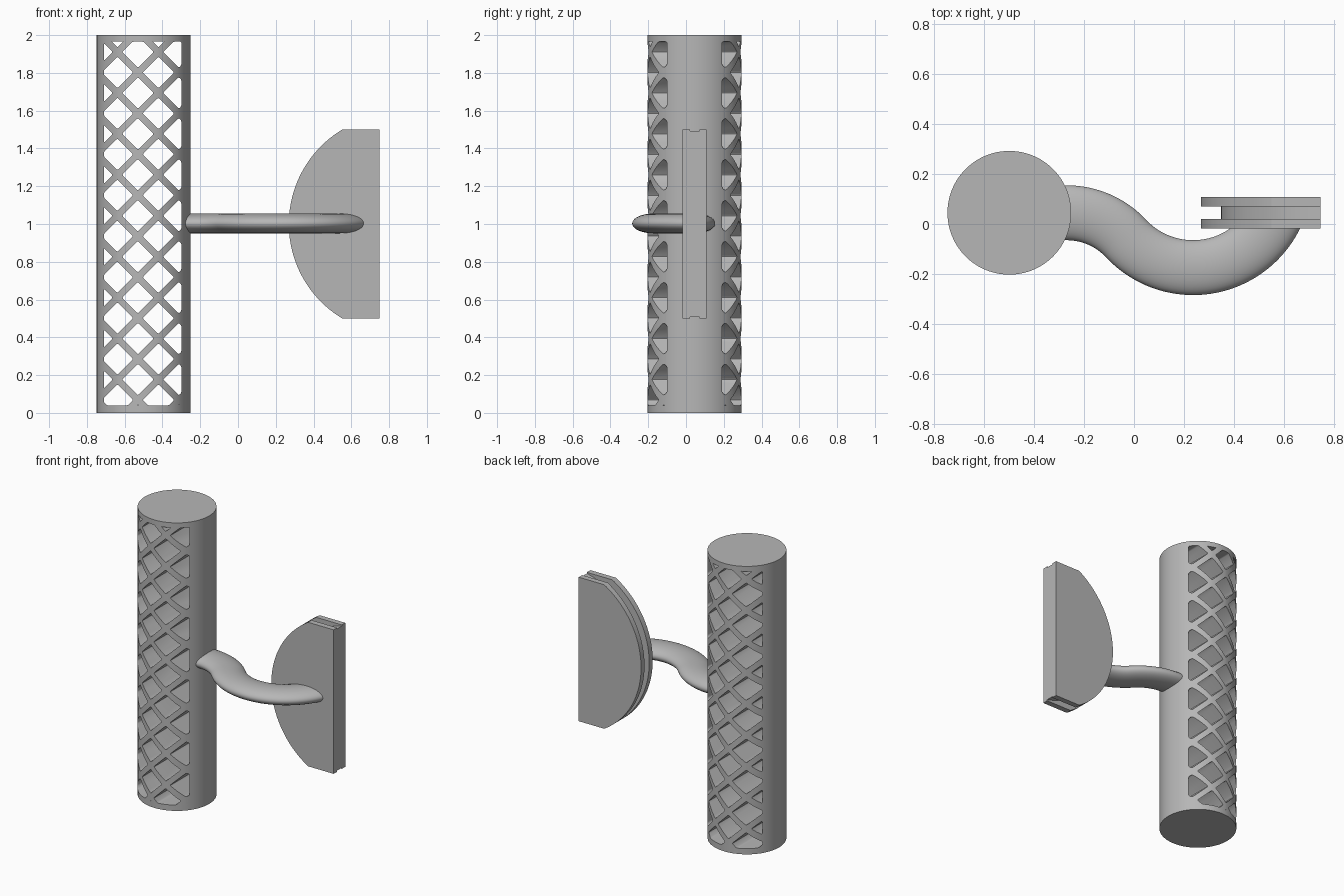
import bpy
import bmesh
from math import sin, cos, asin, acos, atan2, hypot, pi, radians
from mathutils import Vector

if "Cube" in bpy.data.objects:
    bpy.data.objects.remove(bpy.data.objects["Cube"])

# Single grey material
grey = bpy.data.materials.new("plain grey")
grey.use_nodes = True
GREY = (0.47, 0.47, 0.47, 1)
grey.diffuse_color = GREY
grey.node_tree.nodes["Principled BSDF"].inputs["Base Color"].default_value = GREY


def make_object(name, bm):
    bmesh.ops.recalc_face_normals(bm, faces=bm.faces[:])
    mesh = bpy.data.meshes.new(name)
    bm.to_mesh(mesh)
    bm.free()
    mesh.materials.append(grey)
    obj = bpy.data.objects.new(name, mesh)
    bpy.context.collection.objects.link(obj)
    return obj


def activate(obj):
    bpy.ops.object.select_all(action="DESELECT")
    obj.select_set(True)
    bpy.context.view_layer.objects.active = obj


def smooth(obj):
    activate(obj)
    bpy.ops.object.shade_smooth_by_angle(angle=radians(30))


def extrude_y(bm, depth):
    new = bmesh.ops.extrude_face_region(bm, geom=bm.faces[:])["geom"]
    verts = [v for v in new if isinstance(v, bmesh.types.BMVert)]
    bmesh.ops.translate(bm, verts=verts, vec=(0, depth, 0))


# Solid upright cylinder
COL_X, COL_Y, COL_R = -0.5, 0.045, 0.248
bm = bmesh.new()
bmesh.ops.create_cone(bm, cap_ends=True, segments=96, radius1=COL_R, radius2=COL_R, depth=2)
bmesh.ops.translate(bm, verts=bm.verts[:], vec=(COL_X, COL_Y, 1))
column = make_object("lattice_column", bm)

# Diamond slots, clipped to a rectangular window and cut right through
STEP = 0.1084
HALF = STEP - 0.025
LOW, HIGH = Vector((-0.71, 0, 0.04)), Vector((-0.3, 0, 1.965))
slots = bmesh.new()
for i in range(-3, 4):
    for j in range(-1, 20):
        if (i + j) % 2 == 0:
            continue
        cx, cz = -0.53 + i * STEP, 0.068 + j * STEP
        cell = bmesh.new()
        cell.faces.new([cell.verts.new((cx + HALF * a, -0.5, cz + HALF * b))
                        for a, b in ((1, 0), (0, 1), (-1, 0), (0, -1))])
        for corner, sign in ((LOW, -1), (HIGH, 1)):
            for axis in ((sign, 0, 0), (0, 0, sign)):
                bmesh.ops.bisect_plane(cell, geom=cell.verts[:] + cell.edges[:] + cell.faces[:],
                                       plane_co=corner, plane_no=axis, clear_outer=True)
        if cell.faces:
            if sum(f.calc_area() for f in cell.faces) > 0.001:
                bmesh.ops.bevel(cell, geom=cell.verts[:], offset=0.006, segments=2,
                                profile=0.5, affect="VERTICES", clamp_overlap=True)
            extrude_y(cell, 1)
            part = bpy.data.meshes.new("slot")
            cell.to_mesh(part)
            slots.from_mesh(part)
            bpy.data.meshes.remove(part)
        cell.free()
cutter = make_object("slot_cutter", slots)
cutter.hide_render = True
activate(column)
cut = column.modifiers.new("slots", "BOOLEAN")
cut.operation = "DIFFERENCE"
cut.solver = "EXACT"
cut.object = cutter
bpy.ops.object.modifier_apply(modifier=cut.name)
bpy.data.objects.remove(cutter)
smooth(column)

# Grooved half disc: two outer plates with a smaller one between
DISC_X, FLAT_X = 0.852, 0.748


def disc_plate(name, radius, y0, y1):
    reach = min(asin(0.5 / radius), acos((DISC_X - FLAT_X) / radius))
    n = 64
    angles = [reach * (2 * k / n - 1) for k in range(n + 1)]
    pts = [(DISC_X - radius * cos(t), 1 + radius * sin(t)) for t in angles]
    if pts[0][0] < FLAT_X - 0.001:
        pts += [(FLAT_X, pts[-1][1]), (FLAT_X, pts[0][1])]
    bm = bmesh.new()
    bm.faces.new([bm.verts.new((x, y0, z)) for x, z in pts])
    extrude_y(bm, y1 - y0)
    smooth(make_object(name, bm))


disc_plate("front_plate", 0.583, -0.019, 0.02)
disc_plate("groove_plate", 0.503, 0.02, 0.071)
disc_plate("back_plate", 0.583, 0.071, 0.109)

# S-shaped arm: an elliptical section swept along two tangent arcs
R1, R2 = 0.326, 0.368
A, B = Vector((-0.27, 0.045 - R1)), Vector((0.237, -0.175 + R2))
bend = atan2(B.x - A.x, B.y - A.y)
bend = min(bend, pi - bend)
path = [((-0.29, 0.045), 0)]
for k in range(25):
    t = bend * k / 24
    path.append(((A.x + R1 * sin(t), A.y + R1 * cos(t)), -t))
end = radians(64.5)
for k in range(1, 49):
    t = -bend + (end + bend) * k / 48
    path.append(((B.x + R2 * sin(t), B.y - R2 * cos(t)), t))
bm = bmesh.new()
SIDES = 40
rings = []
for (x, y), heading in path:
    ring = []
    for s in range(SIDES):
        a = 2 * pi * s / SIDES
        w = 0.11 * cos(a)
        ring.append(bm.verts.new((x - w * sin(heading), y + w * cos(heading),
                                  1.003 + 0.052 * sin(a))))
    rings.append(ring)
for p, q in zip(rings, rings[1:]):
    for s in range(SIDES):
        u = (s + 1) % SIDES
        bm.faces.new((p[s], p[u], q[u], q[s]))
bm.faces.new(rings[0])
bm.faces.new(rings[-1])
smooth(make_object("curved_arm", bm))
